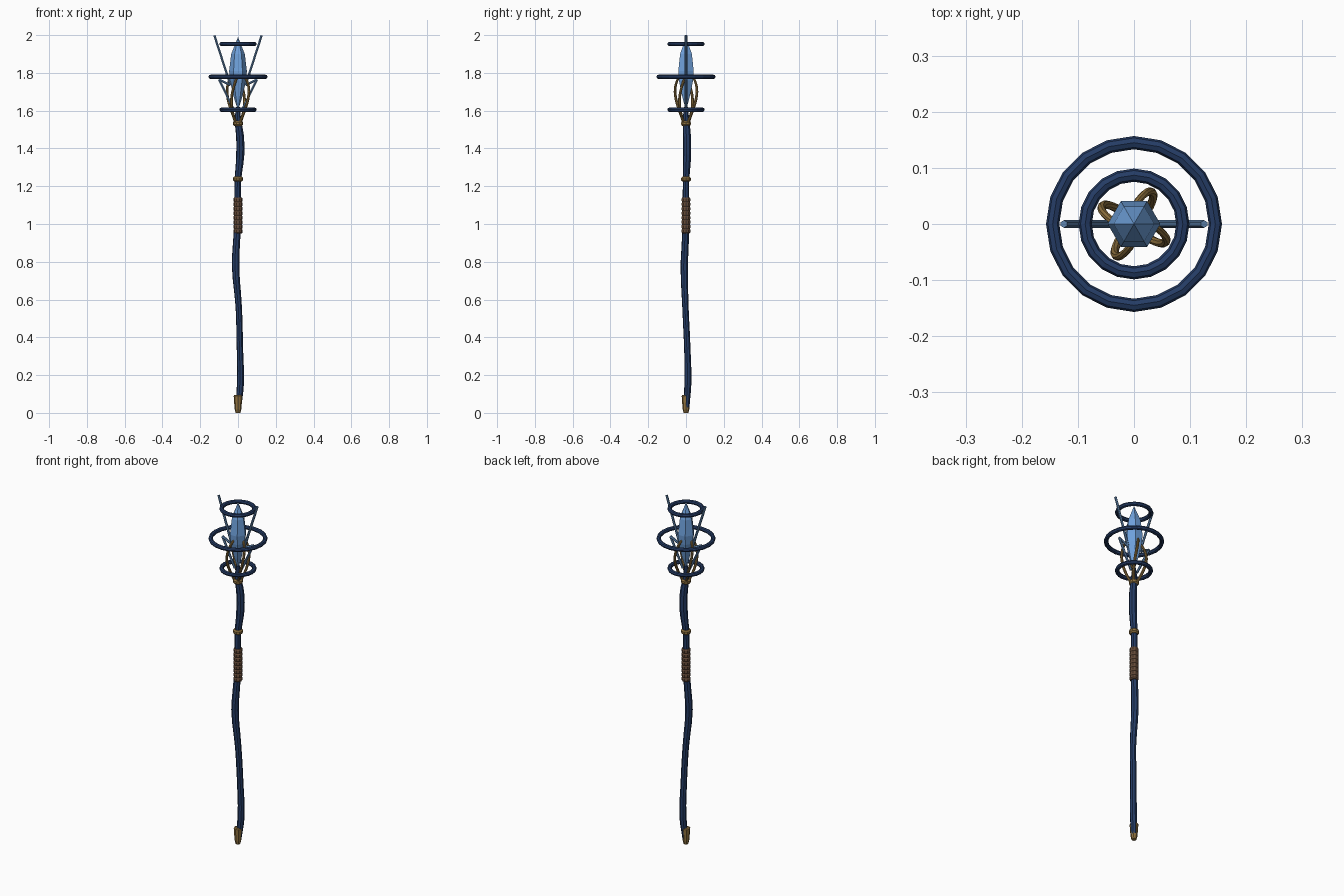
import bpy, bmesh
from math import sin, cos, radians, pi

if "Cube" in bpy.data.objects:
    bpy.data.objects.remove(bpy.data.objects["Cube"])


def material(name, rgb):
    m = bpy.data.materials.new(name)
    m.diffuse_color = (*rgb, 1)
    m.use_nodes = True
    m.node_tree.nodes["Principled BSDF"].inputs["Base Color"].default_value = m.diffuse_color
    return m


NAVY = material("navy", (0.018, 0.045, 0.13))
GOLD = material("gold", (0.28, 0.17, 0.05))
LEATHER = material("leather", (0.13, 0.07, 0.04))
BLUE = material("crystal_blue", (0.16, 0.36, 0.72))
STEEL = material("bolt_blue", (0.11, 0.23, 0.42))


def tube(name, pts, radius, mat, sides=8, smooth=True, steps=3):
    """Tube along points (x, y, z, radius factor)."""
    cu = bpy.data.curves.new(name, 'CURVE')
    cu.dimensions = '3D'
    cu.bevel_depth = radius
    cu.bevel_resolution = (sides - 4) // 2
    cu.use_fill_caps = True
    cu.resolution_u = steps
    sp = cu.splines.new('BEZIER' if smooth else 'POLY')
    target = sp.bezier_points if smooth else sp.points
    target.add(len(pts) - 1)
    for p, (x, y, z, r) in zip(target, pts):
        p.co = (x, y, z) if smooth else (x, y, z, 1)
        p.radius = r
        if smooth:
            p.handle_left_type = p.handle_right_type = 'AUTO'
    ob = bpy.data.objects.new(name, cu)
    bpy.context.collection.objects.link(ob)
    bpy.ops.object.select_all(action='DESELECT')
    bpy.context.view_layer.objects.active = ob
    ob.select_set(True)
    bpy.ops.object.convert(target='MESH')
    ob = bpy.context.object
    ob.data.materials.clear()
    ob.data.materials.append(mat)
    for f in ob.data.polygons:
        f.use_smooth = False
        f.material_index = 0
    return ob


def lathe(name, profile, sides, mat, x=0, y=0, closed=False, turn=0):
    """Flat-faced revolve of (radius, z) points; closed joins the profile ends."""
    bm = bmesh.new()
    rings = []
    for r, z in profile:
        n = sides if r > 0 else 1
        rings.append([bm.verts.new((x + r * cos(turn + 2 * pi * i / sides),
                                    y + r * sin(turn + 2 * pi * i / sides), z)) for i in range(n)])
    pairs = list(zip(rings, rings[1:]))
    if closed:
        pairs.append((rings[-1], rings[0]))
    for a, b in pairs:
        for i in range(sides):
            j = (i + 1) % sides
            quad = [a[i % len(a)], a[j % len(a)], b[j % len(b)], b[i % len(b)]]
            bm.faces.new(list(dict.fromkeys(quad)))
    if not closed:
        for ring in (rings[0], rings[-1]):
            if len(ring) > 1:
                bm.faces.new(ring)
    bmesh.ops.recalc_face_normals(bm, faces=bm.faces)
    me = bpy.data.meshes.new(name)
    bm.to_mesh(me)
    bm.free()
    me.materials.append(mat)
    ob = bpy.data.objects.new(name, me)
    bpy.context.collection.objects.link(ob)
    return ob


# Gnarled wooden shaft
tube("shaft", [(0.002, 0.002, 0.03, 0.8), (0.013, 0.01, 0.16, 0.95), (0.01, 0.007, 0.34, 0.85),
               (0.004, -0.003, 0.56, 0.85), (-0.013, -0.009, 0.78, 1.0), (-0.008, -0.004, 0.9, 0.95),
               (0, 0, 1.04, 0.9), (-0.001, 0, 1.22, 0.85), (0.012, 0.006, 1.37, 1.1),
               (0.01, 0.005, 1.47, 1.05), (0, 0, 1.55, 0.9), (0, 0, 1.62, 0.5)], 0.02, NAVY)

# Foot cap and collars
lathe("foot_cap", [(0.013, 0.0), (0.018, 0.02), (0.023, 0.09), (0.018, 0.096)], 8, GOLD)
for name, z in (("middle_collar", 1.238), ("head_collar", 1.532)):
    lathe(name, [(0.02, z - 0.013), (0.027, z - 0.006), (0.027, z + 0.006), (0.02, z + 0.013)], 10, GOLD)

# Leather grip with wrapped ridges
grip = [(0.02, 0.95)]
for i in range(8):
    z = 0.95 + i * 0.0238
    grip += [(0.0245, z + 0.006), (0.0245, z + 0.018), (0.0215, z + 0.0238)]
lathe("grip", grip, 10, LEATHER)

# Three floating rings
for name, z, R in (("lower_ring", 1.605, 0.087), ("middle_ring", 1.779, 0.145), ("upper_ring", 1.953, 0.087)):
    section = [(R + 0.0118 * cos(i * pi / 4), z + 0.0118 * sin(i * pi / 4)) for i in range(8)]
    lathe(name, section, 20, NAVY, closed=True)

# Six-sided crystal
lathe("crystal", [(0, 1.6), (0.022, 1.67), (0.043, 1.76), (0.047, 1.81), (0.036, 1.9), (0, 1.99)], 6, BLUE)

# Curling claws around the crystal
claw = [(0.016, 38, 1.535, 1.0), (0.042, 48, 1.59, 1.0), (0.063, 57, 1.66, 1.0),
        (0.062, 67, 1.72, 0.95), (0.042, 80, 1.77, 0.85), (0.03, 92, 1.785, 0.6)]
for k in range(4):
    tube(f"claw_{k + 1}", [(r * cos(radians(a + 90 * k)), r * sin(radians(a + 90 * k)), z, w)
                           for r, a, z, w in claw], 0.0075, GOLD)

# Zigzag lightning bolts on both sides
bolt = [(0.125, 1.998), (0.04, 1.735), (0.1, 1.765), (0.02, 1.6)]
for name, s in (("left_bolt", -1), ("right_bolt", 1)):
    for i in range(3):
        (x0, z0), (x1, z1) = bolt[i], bolt[i + 1]
        tube(f"{name}_{i + 1}", [(s * x0, 0, z0, 1), (s * x1, 0, z1, 1)], 0.0068, STEEL, 6, False)
